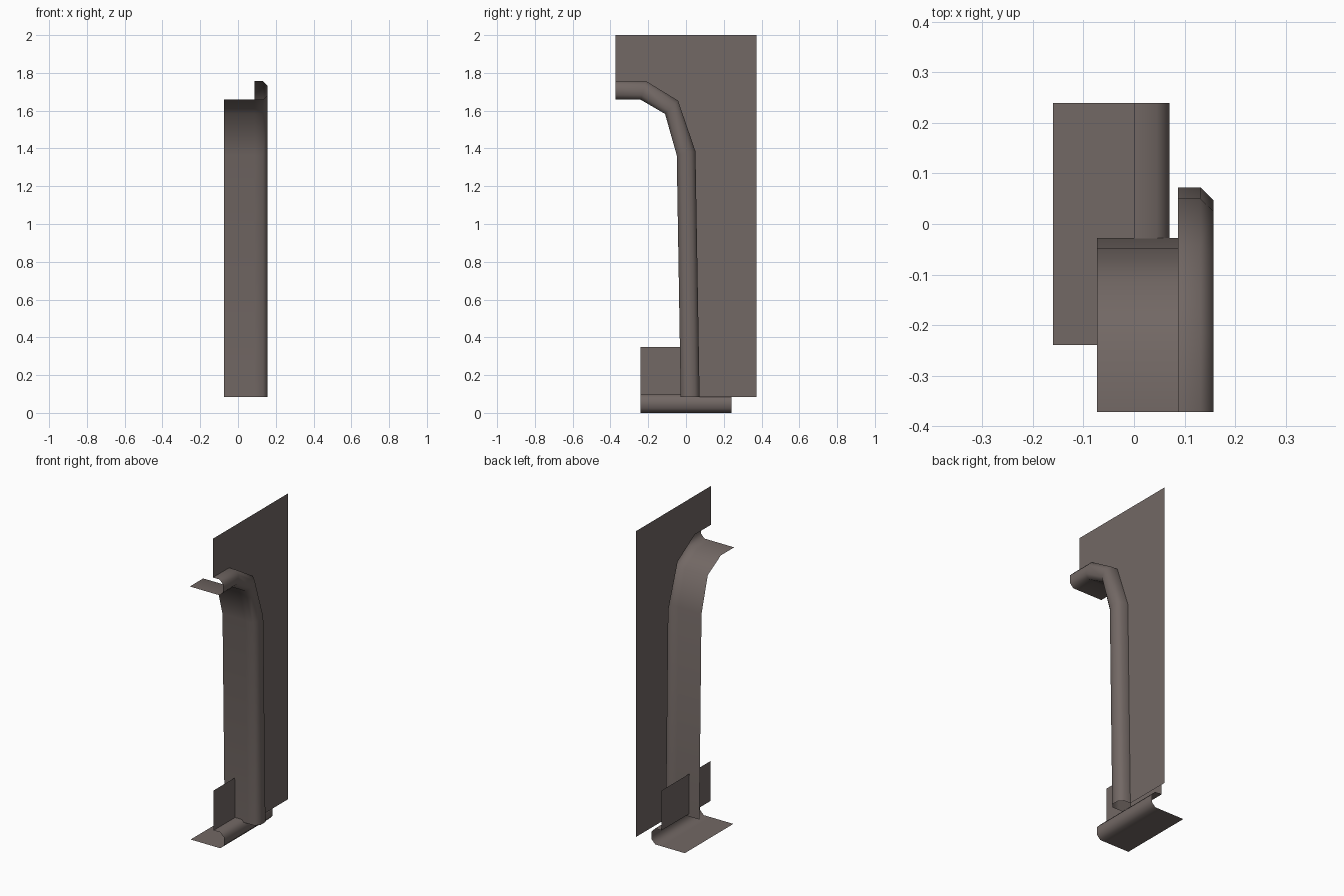
import bpy
import math

if "Cube" in bpy.data.objects:
    bpy.data.objects.remove(bpy.data.objects["Cube"])

# One flat colour for the whole model
mat = bpy.data.materials.new("warm_grey_stone")
mat.diffuse_color = (0.170, 0.139, 0.129, 1.0)
mat.use_nodes = True
mat.node_tree.nodes["Principled BSDF"].inputs["Base Color"].default_value = mat.diffuse_color


def make(name, verts, faces, smooth=False):
    mesh = bpy.data.meshes.new(name)
    mesh.from_pydata(verts, [], faces)
    mesh.materials.append(mat)
    for p in mesh.polygons:
        p.use_smooth = smooth
    mesh.update()
    obj = bpy.data.objects.new(name, mesh)
    bpy.context.collection.objects.link(obj)
    return obj


# Cross-section: flat reveal, then a chamfered moulding (x offset, inner-to-outer fraction)
PROFILE = [(-0.16, 0), (0, 0), (0.045, 0), (0.07, 0.25),
           (0.07, 0.75), (0.045, 1), (0, 1)]


def sweep(name, x0, inner, outer):
    """Loft the open profile between an inner and an outer (y, z) path."""
    verts, faces, n = [], [], len(PROFILE)
    for (yi, zi), (yo, zo) in zip(inner, outer):
        for dx, t in PROFILE:
            verts.append((x0 + dx, yi + (yo - yi) * t, zi + (zo - zi) * t))
    for i in range(len(inner) - 1):
        for j in range(n - 1):
            a = i * n + j
            faces.append((a, a + 1, a + n + 1, a + n))
    return make(name, verts, faces, smooth=True)


def wall(name, x, outline):
    """Single-sheet wall facing +x, outline in (y, z)."""
    return make(name, [(x, y, z) for y, z in outline], [tuple(range(len(outline)))])


# Arched door jamb with moulding
WALL_X = 0.087
inner = [(-0.028, 0.085), (-0.049, 1.364), (-0.111, 1.583), (-0.24, 1.658), (-0.372, 1.658)]
outer = [(0.072, 0.085), (0.05, 1.385), (-0.042, 1.653), (-0.212, 1.757), (-0.372, 1.757)]
sweep("door_arch_trim", WALL_X, inner, outer)

# Wall around the arch
wall("arch_wall", WALL_X, [(0.372, 0.085), (0.372, 2), (-0.372, 2)] + outer[::-1])

# Sill at the bottom, with the short wall above it
sweep("sill_trim", 0.0, [(0.24, 0), (-0.24, 0)], [(0.24, 0.1), (-0.24, 0.1)])
wall("sill_wall", 0.0, [(-0.24, 0.1), (0.24, 0.1), (0.24, 0.35), (-0.24, 0.35)])
